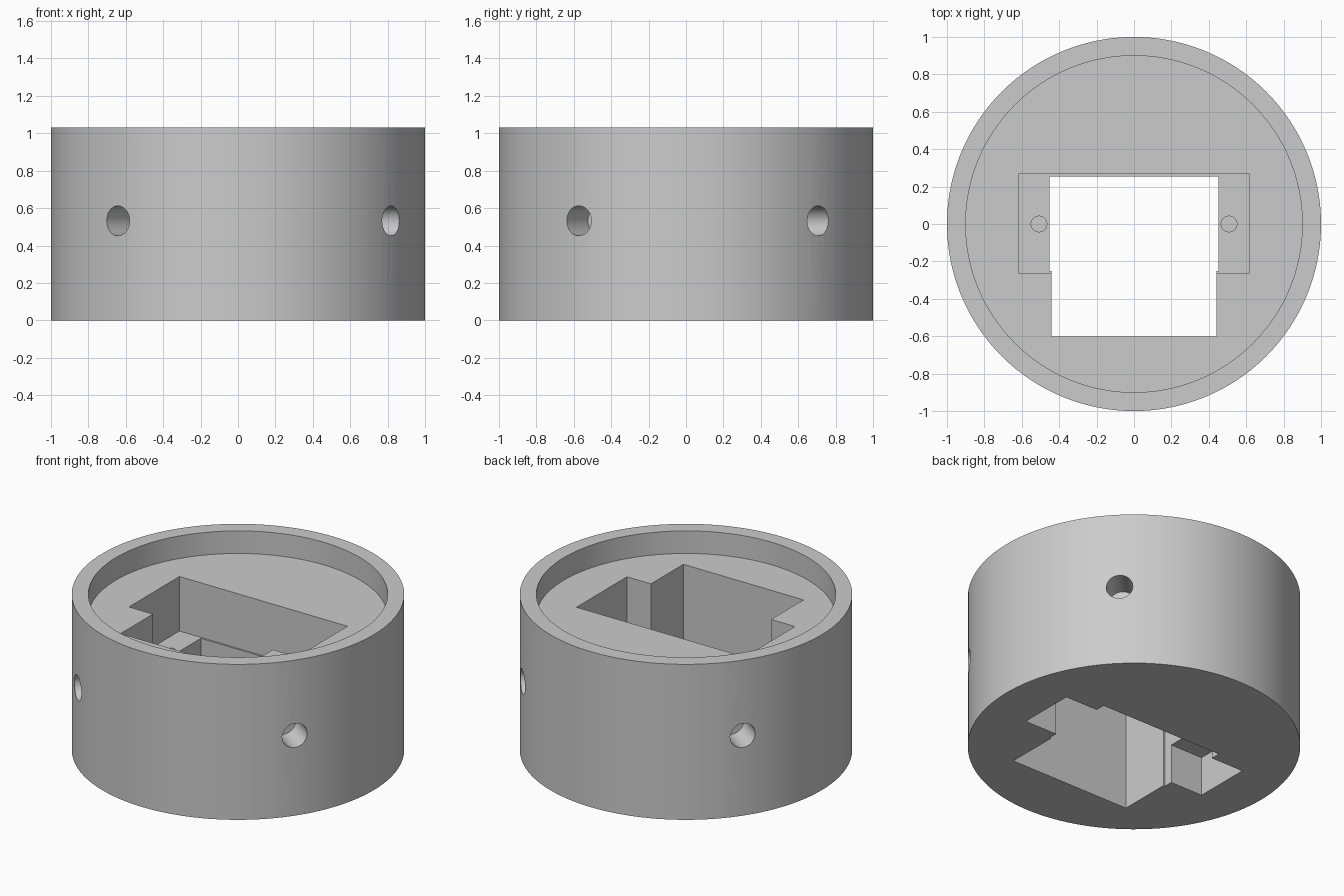
import bpy, math
from mathutils import Matrix

if "Cube" in bpy.data.objects:
    bpy.data.objects.remove(bpy.data.objects["Cube"])

grey = bpy.data.materials.new("light_grey")
grey.diffuse_color = (0.6, 0.6, 0.6, 1)
grey.use_nodes = True
grey.node_tree.nodes["Principled BSDF"].inputs["Base Color"].default_value = grey.diffuse_color


def cylinder(name, r, z0, z1, x=0, y=0, sides=48):
    bpy.ops.mesh.primitive_cylinder_add(vertices=sides, radius=r, depth=z1 - z0,
                                        location=(x, y, (z0 + z1) / 2))
    ob = bpy.context.object
    ob.name = name
    return ob


def box(name, x0, x1, y0, y1, z0, z1):
    bpy.ops.mesh.primitive_cube_add(size=1)
    ob = bpy.context.object
    ob.name = name
    ob.data.transform(Matrix.Translation(((x0 + x1) / 2, (y0 + y1) / 2, (z0 + z1) / 2))
                      @ Matrix.Diagonal((x1 - x0, y1 - y0, z1 - z0, 1)))
    return ob


def cut(target, cutter):
    """Subtract the cutter from the target, then discard it."""
    mod = target.modifiers.new("cut", 'BOOLEAN')
    mod.operation = 'DIFFERENCE'
    mod.solver = 'EXACT'
    mod.object = cutter
    bpy.context.view_layer.objects.active = target
    bpy.ops.object.modifier_apply(modifier=mod.name)
    bpy.data.objects.remove(cutter)


# Round housing with a shallow recess in the top
H, FLOOR, LEDGE, TAB_BOTTOM, HOLE_Z = 1.032, 0.882, 0.52, 0.26, 0.532
housing = cylinder("round_housing", 1.0, 0, H, sides=128)
cut(housing, cylinder("top_recess", 0.9, FLOOR, H + 0.2, sides=128))

# Central opening and front slot, both right through
cut(housing, box("centre_opening", -0.452, 0.452, -0.25, 0.255, -0.2, 1.2))
cut(housing, box("front_slot", -0.441, 0.441, -0.602, 0, -0.3, 1.3))

# Wide pockets above and below the two mounting tabs
cut(housing, box("upper_pocket", -0.617, 0.617, -0.262, 0.267, LEDGE, 1.1))
cut(housing, box("lower_pocket", -0.69, 0.69, -0.19, 0.19, -0.1, TAB_BOTTOM))

# Blind screw holes in the tabs
for x in (-0.508, 0.508):
    cut(housing, cylinder("screw_hole", 0.042, LEDGE - 0.2, LEDGE + 0.1, x=x))

# Blind radial holes in the outer wall
for angle in (-130, -35, 45, 145):
    hole = cylinder("side_hole", 0.08, 0.8, 1.2)
    hole.data.transform(Matrix.Translation((0, 0, 1.0)))
    hole.location = (0, 0, HOLE_Z)
    hole.rotation_euler = (0, math.pi / 2, math.radians(angle))
    hole.data.transform(Matrix.Identity(4))
    bpy.context.view_layer.update()
    cut(housing, hole)

# Finish
housing.data.materials.clear()
housing.data.materials.append(grey)
for p in housing.data.polygons:
    p.material_index = 0
bpy.ops.object.select_all(action='DESELECT')
housing.select_set(True)
bpy.context.view_layer.objects.active = housing
bpy.ops.object.shade_smooth_by_angle(angle=math.radians(30))
